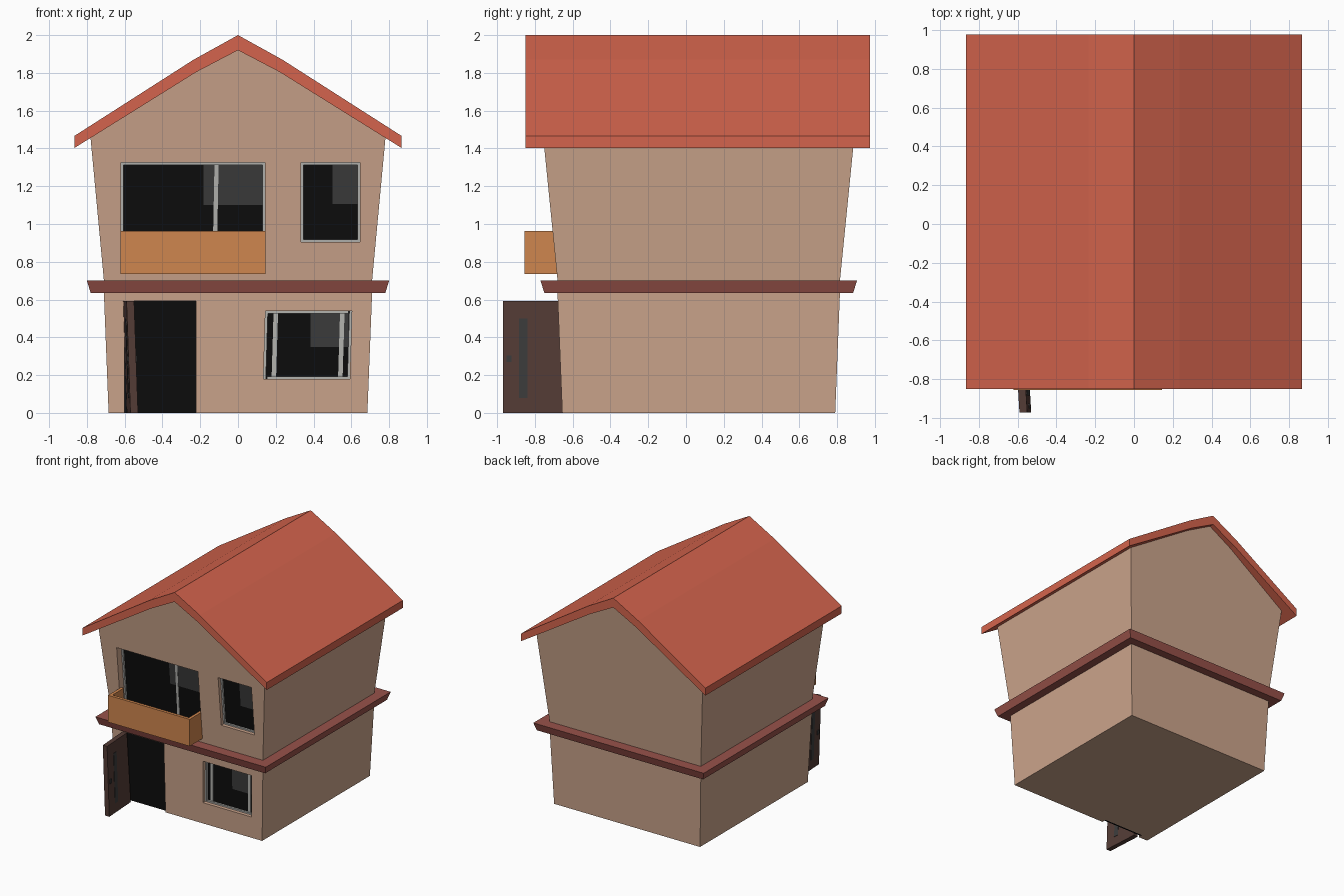
import bpy, bmesh

if "Cube" in bpy.data.objects:
    bpy.data.objects.remove(bpy.data.objects["Cube"])


def material(name, r, g, b):
    lin = [((c / 255 + 0.055) / 1.055) ** 2.4 if c > 10 else c / 255 / 12.92 for c in (r, g, b)]
    m = bpy.data.materials.new(name)
    m.diffuse_color = (*lin, 1)
    m.use_nodes = True
    m.node_tree.nodes["Principled BSDF"].inputs["Base Color"].default_value = m.diffuse_color
    return m


WALL = material("wall_beige", 204, 165, 140)
ROOF = material("roof_red", 212, 100, 77)
BAND = material("band_maroon", 152, 82, 74)
WOOD = material("balcony_orange", 207, 134, 78)
DOOR = material("door_brown", 84, 60, 54)
BLACK = material("glass_black", 13, 13, 13)
SHINE = material("glass_shine", 60, 60, 60)
FRAME = material("frame_grey", 182, 182, 178)


def loft(name, ring_a, ring_b, mat):
    """Solid between two matching rings of points."""
    bm = bmesh.new()
    a = [bm.verts.new(p) for p in ring_a]
    b = [bm.verts.new(p) for p in ring_b]
    n = len(a)
    bm.faces.new(a)
    bm.faces.new(b)
    for i in range(n):
        j = (i + 1) % n
        bm.faces.new((a[i], a[j], b[j], b[i]))
    bmesh.ops.recalc_face_normals(bm, faces=bm.faces)
    me = bpy.data.meshes.new(name)
    bm.to_mesh(me)
    bm.free()
    me.materials.append(mat)
    ob = bpy.data.objects.new(name, me)
    bpy.context.collection.objects.link(ob)
    return ob


def rect(x, y0, y1, z):
    return [(-x, y0, z), (x, y0, z), (x, y1, z), (-x, y1, z)]


# front wall surfaces lean outwards with height
def low_front(z):
    return -0.655 - 0.04 * z


def up_front(z):
    return -0.68 - 0.1 * (z - 0.7)


def up_back(z):
    return 0.815 + 0.1 * (z - 0.7)


def panel(name, surf, x0, x1, z0, z1, d0, d1, mat, lean=0.0):
    """Box that follows a leaning wall; d is the distance outwards from it."""
    zc = (z0 + z1) / 2
    corners = ((x0, z0), (x1, z0), (x1, z1), (x0, z1))
    rings = [[(x + lean * (z - zc), surf(z) - d, z) for x, z in corners] for d in (d0, d1)]
    return loft(name, rings[0], rings[1], mat)


def cut(target, cutter):
    cutter.hide_render = True
    mod = target.modifiers.new("opening", 'BOOLEAN')
    mod.operation = 'DIFFERENCE'
    mod.solver = 'EXACT'
    mod.object = cutter
    bpy.context.view_layer.objects.active = target
    bpy.ops.object.modifier_apply(modifier=mod.name)
    bpy.data.objects.remove(cutter)


# walls
lower = loft("lower_walls", rect(0.685, -0.655, 0.79, 0), rect(0.711, low_front(0.66), 0.816, 0.66), WALL)
gable = [(-0.707, 0.67), (0.707, 0.67), (0.782, 1.47), (0.22, 1.825), (0, 1.94), (-0.22, 1.825), (-0.782, 1.47)]
upper = loft("upper_walls", [(x, up_front(z), z) for x, z in gable],
             [(x, up_back(z), z) for x, z in gable], WALL)

# floor band
loft("floor_band", rect(0.78, -0.75, 0.885, 0.635), rect(0.80, -0.77, 0.905, 0.70), BAND)

# roof
half_out = [(0.865, 1.467), (0.235, 1.87)]
half_in = [(0.22, 1.805), (0.865, 1.403)]
profile = ([(-x, z) for x, z in half_out] + [(0, 2.0)] + half_out[::-1]
           + half_in[::-1] + [(0, 1.92)] + [(-x, z) for x, z in half_in])
loft("roof", [(x, -0.85, z) for x, z in profile], [(x, 0.975, z) for x, z in profile], ROOF)


# windows: recess, frame, glass, reflection
def window(name, wall, surf, x0, x1, z0, z1, depth, shine_x, shine_z, lean=0.0):
    cut(wall, panel(name + "_cutter", surf, x0, x1, z0, z1, -depth, 0.1, WALL, lean))
    w, d = 0.013, -depth
    panel(name + "_glass", surf, x0, x1, z0, z1, d - 0.004, d + 0.004, BLACK, lean)
    for part, a, b, c, e in (("left", x0, x0 + w, z0, z1), ("right", x1 - w, x1, z0, z1),
                             ("top", x0 + w, x1 - w, z1 - w, z1), ("bottom", x0 + w, x1 - w, z0, z0 + w)):
        side_lean = lean if part in ("left", "right") else 0
        panel(f"{name}_frame_{part}", surf, a, b, c, e, d, d + 0.02, FRAME, side_lean)
    panel(name + "_reflection", surf, shine_x, x1 - w, shine_z, z1 - w, d, d + 0.007, SHINE)


window("balcony_window", upper, up_front, -0.62, 0.143, 0.765, 1.325, 0.08, -0.183, 1.10)
window("small_window", upper, up_front, 0.333, 0.645, 0.905, 1.325, 0.05, 0.50, 1.105)
window("lower_window", lower, low_front, 0.14, 0.597, 0.18, 0.54, 0.05, 0.385, 0.35, 0.03)

# window bars
panel("balcony_window_bar", up_front, -0.13, -0.108, 0.765, 1.312, -0.08, -0.071, FRAME, 0.02)
for side, x in (("left", 0.183), ("right", 0.535)):
    panel(f"lower_window_bar_{side}", low_front, x, x + 0.024, 0.18, 0.54, -0.05, -0.041, FRAME, 0.03)

# doorway
cut(lower, panel("doorway_cutter", low_front, -0.60, -0.222, -0.05, 0.592, -0.04, 0.1, WALL))
panel("doorway_dark", low_front, -0.60, -0.222, 0, 0.592, -0.045, -0.025, BLACK)


# open door, swung outwards and leaning with the wall
def door_part(name, y0, y1, z0, z1, t0, t1, mat, follow_wall=False):
    rings = []
    for t in (t0, t1):
        ring = []
        for y, z in ((y0, z0), (y1, z0), (y1, z1), (y0, z1)):
            yy = low_front(z) if follow_wall and y == y1 else y
            ring.append((-0.57 + t - 0.035 * z + 0.06 * (-0.66 - yy), yy, z))
        rings.append(ring)
    return loft(name, rings[0], rings[1], mat)


door_part("door", -0.97, -0.655, 0, 0.592, -0.018, 0.022, DOOR, True)
door_part("door_glass", -0.883, -0.84, 0.08, 0.5, -0.021, 0.025, SHINE)
door_part("door_handle", -0.95, -0.925, 0.27, 0.305, -0.024, 0.028, SHINE)


# balcony box, open at the top
def box(name, x0, x1, y0, y1, z0, z1, mat):
    ring = [(x0, y0), (x1, y0), (x1, y1), (x0, y1)]
    return loft(name, [(x, y, z0) for x, y in ring], [(x, y, z1) for x, y in ring], mat)


T = 0.025
box("balcony_front", -0.622, 0.145, -0.855, -0.855 + T, 0.735, 0.963, WOOD)
box("balcony_floor", -0.622 + T, 0.145 - T, -0.855 + T, -0.67, 0.735, 0.765, WOOD)
for side, x in (("left", -0.622), ("right", 0.145 - T)):
    box(f"balcony_side_{side}", x, x + T, -0.855 + T, -0.68, 0.735, 0.963, WOOD)
